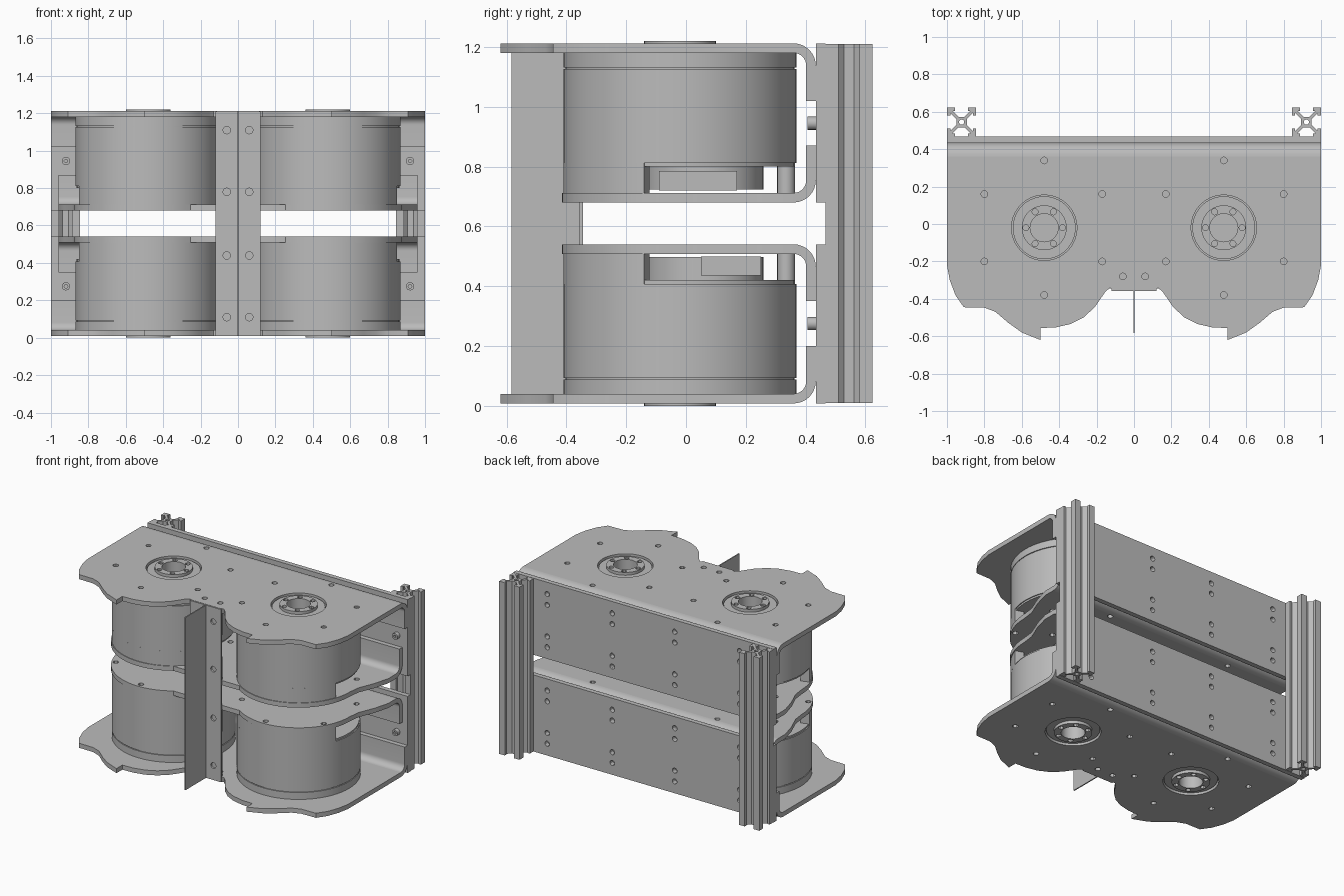
import bpy, bmesh
from math import sin, cos, pi, radians

cube = bpy.data.objects.get("Cube")
if cube:
    bpy.data.objects.remove(cube)

grey = bpy.data.materials.new("plain grey")
grey.use_nodes = True
COLOR = (0.5, 0.5, 0.5, 1)
grey.diffuse_color = COLOR
grey.node_tree.nodes["Principled BSDF"].inputs["Base Color"].default_value = COLOR

AXES = {"z": lambda u, v, w: (u, v, w),
        "y": lambda u, v, w: (u, w, v),
        "x": lambda u, v, w: (w, u, v)}
H = 1.22          # overall height
CX, CY = 0.48, -0.02   # drum centre


def arc(x, y, r, a0, a1, n=12):
    steps = [radians(a0 + (a1 - a0) * i / n) for i in range(n + 1)]
    return [(x + r * cos(a), y + r * sin(a)) for a in steps]


def circle(x, y, r, n=20):
    return arc(x, y, r, 0, 360, n)[:-1]


def rect(x0, y0, x1, y1):
    return [(x0, y0), (x1, y0), (x1, y1), (x0, y1)]


def mirrored(half):
    return half + [(-x, y) for x, y in reversed(half)]


def extrude(name, loops, w0, w1, axis="z"):
    """Solid from an outline and its holes, from w0 to w1 along the axis."""
    curve = bpy.data.curves.new(name, "CURVE")
    curve.dimensions, curve.fill_mode = "2D", "BOTH"
    curve.extrude = abs(w1 - w0) / 2
    for loop in loops:
        spline = curve.splines.new("POLY")
        spline.points.add(len(loop) - 1)
        for p, (u, v) in zip(spline.points, loop):
            p.co = (u, v, 0, 1)
        spline.use_cyclic_u = True
    helper = bpy.data.objects.new(name + " helper", curve)
    bpy.context.collection.objects.link(helper)
    bpy.context.view_layer.update()
    graph = bpy.context.evaluated_depsgraph_get()
    mesh = bpy.data.meshes.new_from_object(helper.evaluated_get(graph))
    bpy.data.objects.remove(helper)
    bm = bmesh.new()
    bm.from_mesh(mesh)
    bmesh.ops.remove_doubles(bm, verts=bm.verts, dist=0.0002)
    for v in bm.verts:
        v.co = AXES[axis](v.co.x, v.co.y, v.co.z + (w0 + w1) / 2)
    bmesh.ops.recalc_face_normals(bm, faces=bm.faces)
    bm.to_mesh(mesh)
    bm.free()
    mesh.materials.clear()
    mesh.materials.append(grey)
    obj = bpy.data.objects.new(name, mesh)
    bpy.context.collection.objects.link(obj)
    bpy.ops.object.select_all(action="DESELECT")
    obj.select_set(True)
    bpy.context.view_layer.objects.active = obj
    bpy.ops.object.shade_smooth_by_angle(angle=radians(30))
    return obj


# Outlines of the outer and inner plates
outer_half = ([(1, 0.36), (1, -0.22), (0.985, -0.3), (0.955, -0.38), (0.91, -0.445),
               (0.8, -0.447), (0.74, -0.47), (0.67, -0.53), (0.6, -0.58), (0.5, -0.62),
               (0.5, -0.556)]
              + [(0.42, -0.553), (0.34, -0.535), (0.27, -0.5), (0.21, -0.445),
                 (0.155, -0.365), (0.13, -0.342), (0.11, -0.35)])
inner_half = ([(0.96, 0.36), (0.96, 0.28), (0.93, 0.17), (0.885, 0.06)]
              + arc(CX, CY, 0.395, 0, -125, 24) + [(0.24, -0.345)])

# Screw holes around each drum
bolt_spots = [(s * x, y) for s in (-1, 1) for x, y in
              ((CX, 0.34), (CX, -0.38), (0.8, 0.16), (0.17, 0.16), (0.8, -0.2), (0.17, -0.2))]
bolt_holes = [circle(x, y, 0.018, 12) for x, y in bolt_spots]
front_holes = [circle(s * 0.06, -0.28, 0.018, 12) for s in (-1, 1)]
hub_holes = [circle(s * CX, CY, 0.175, 40) for s in (-1, 1)]


def bend(z_out, d, z_end):
    """Rounded bend from a plate face into its rear flange, d = towards flange."""
    far = [(0.36 + 0.074 * sin(a), z_out + d * 0.074 * (1 - cos(a)))
           for a in [pi / 2 * i / 8 for i in range(9)]]
    near = [(0.36 + 0.042 * sin(a), z_out + d * (0.074 - 0.042 * cos(a)))
            for a in [pi / 2 * i / 8 for i in range(9)]]
    return far + [(0.434, z_end), (0.402, z_end)] + near[::-1]


for level, top in (("lower", False), ("upper", True)):
    def z(h):
        return H - h if top else h
    d = -1 if top else 1

    # Bent plates
    extrude(level + " outer plate", [mirrored(outer_half)] + bolt_holes + front_holes + hub_holes,
            z(0.008), z(0.04))
    extrude(level + " outer flange", [bend(z(0.008), d, z(0.2))], -1, 1, "x")
    extrude(level + " inner plate", [mirrored(inner_half)] + bolt_holes, z(0.508), z(0.54))
    extrude(level + " inner flange", [bend(z(0.54), -d, z(0.35))], -0.96, 0.96, "x")

    # Rear wall with paired screw holes
    wall_holes = [circle(x, z(h), 0.018, 12) for x in (-0.74, -0.24, 0.24, 0.74)
                  for h in (0.09, 0.165, 0.385, 0.46)]
    extrude(level + " rear wall", [rect(-1, z(0.008), 1, z(0.54))] + wall_holes, 0.434, 0.467, "y")

    # Angles that carry the front divider
    for h0, h1 in ((0.04, 0.2), (0.35, 0.508)):
        extrude(level + " front angle", [rect(-0.11, z(h0), 0.11, z(h1))], -0.345, -0.325, "y")

    for s in (-1, 1):
        x = s * CX
        side = level + (" left " if s > 0 else " right ")
        # Drum, with fine grooves between its sections
        rim = circle(x, CY, 0.39, 64)
        bore = circle(x, CY, 0.075, 32)
        extrude(side + "drum cap", [rim, bore], z(0.04), z(0.088))
        extrude(side + "drum groove", [circle(x, CY, 0.383, 64)], z(0.086), z(0.42))
        extrude(side + "drum body", [rim], z(0.093), z(0.408))
        # Hub ring with its circle of screw holes
        ring = [circle(x + 0.098 * cos(i * pi / 3), CY + 0.098 * sin(i * pi / 3), 0.016, 12)
                for i in range(6)]
        extrude(side + "hub ring", [circle(x, CY, 0.12, 40), bore] + ring, z(0), z(0.042))
        extrude(side + "hub seat", [circle(x, CY, 0.168, 40), circle(x, CY, 0.12, 40)],
                z(0.02), z(0.042))
        # Curved front spacer, rear posts and gearbox
        wall = arc(x, CY, 0.39, 198, 342, 32) + arc(x, CY, 0.33, 342, 198, 32)
        extrude(side + "front spacer", [wall], z(0.408), z(0.508))
        extrude(side + "rear post", [circle(x, 0.335, 0.03)], z(0.408), z(0.51))
        extrude(side + "gearbox", [circle(x, 0.06, 0.2, 40)], z(0.408), z(0.497))
        y0, y1 = (-0.09, 0.17) if top else (0.05, 0.25)
        extrude(side + "motor plug", [rect(x + s * 0.1, y0, x + s * 0.24, y1)], z(0.435), z(0.5))
        # Frame bolt
        extrude(side + "frame bolt", [circle(s * 0.92, z(0.275), 0.022, 16),
                                      circle(s * 0.92, z(0.275), 0.01, 6)], 0.407, 0.436, "y")

# Front divider with its fin
divider_holes = [circle(s * 0.06, h, 0.02, 16) for s in (-1, 1) for h in (0.11, 0.44, 0.78, 1.11)]
extrude("front divider", [rect(-0.12, 0.01, 0.12, 1.21)] + divider_holes, -0.357, -0.345, "y")
extrude("divider fin", [rect(-0.004, -0.583, 0.004, -0.35)], 0.01, 1.21)

# Slotted corner posts
octant = [(0.028, 0.016), (0.06, 0.048), (0.06, 0.035), (0.078, 0.035)]
quarter = octant + [(0.078, 0.078)] + [(v, u) for u, v in reversed(octant)]
profile = []
for turn in range(4):
    profile += quarter
    quarter = [(-v, u) for u, v in quarter]
for s in (-1, 1):
    extrude("left post" if s > 0 else "right post",
            [[(s * 0.922 + u, 0.545 + v) for u, v in profile], circle(s * 0.922, 0.545, 0.014, 12)],
            0.01, 1.21)
